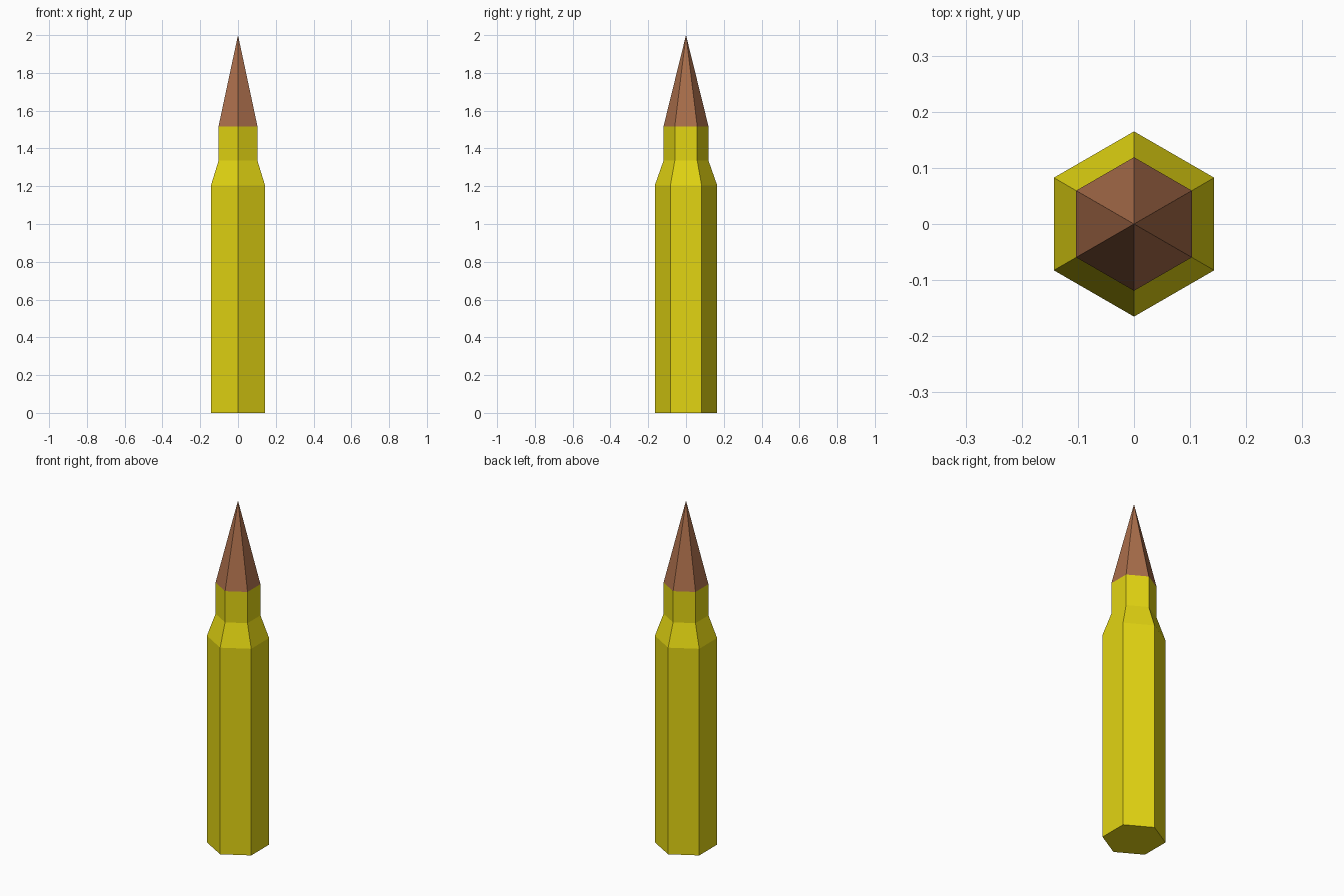
import bpy, bmesh, math

if "Cube" in bpy.data.objects:
    bpy.data.objects.remove(bpy.data.objects["Cube"])

SIDES = 6


def material(name, color):
    mat = bpy.data.materials.new(name)
    mat.diffuse_color = color
    mat.use_nodes = True
    mat.node_tree.nodes["Principled BSDF"].inputs["Base Color"].default_value = mat.diffuse_color
    return mat


def lathe(name, profile, mat, cap_bottom=False):
    """Flat-faced hexagonal solid from (radius, z) pairs; radius 0 makes a point."""
    bm = bmesh.new()
    rings = []
    for r, z in profile:
        count = SIDES if r > 0 else 1
        angles = [math.pi / 2 + i * math.tau / SIDES for i in range(count)]
        rings.append([bm.verts.new((r * math.cos(a), r * math.sin(a), z)) for a in angles])
    for low, high in zip(rings, rings[1:]):
        for i in range(SIDES):
            j = (i + 1) % SIDES
            top = [high[0]] if len(high) == 1 else [high[j], high[i]]
            bm.faces.new([low[i], low[j]] + top)
    if cap_bottom:
        bm.faces.new(rings[0][::-1])
    mesh = bpy.data.meshes.new(name)
    bm.to_mesh(mesh)
    bm.free()
    mesh.materials.append(mat)
    obj = bpy.data.objects.new(name, mesh)
    bpy.context.collection.objects.link(obj)
    return obj


brass = material("brass", (0.76, 0.66, 0.006, 1))
copper = material("copper", (0.40, 0.155, 0.07, 1))

# Casing: straight body, sloped shoulder, narrow neck
lathe("casing", [(0.165, 0), (0.165, 1.205), (0.119, 1.335), (0.119, 1.517)], brass, cap_bottom=True)

# Pointed tip seated on the neck
lathe("tip", [(0.119, 1.517), (0, 2.0)], copper)
